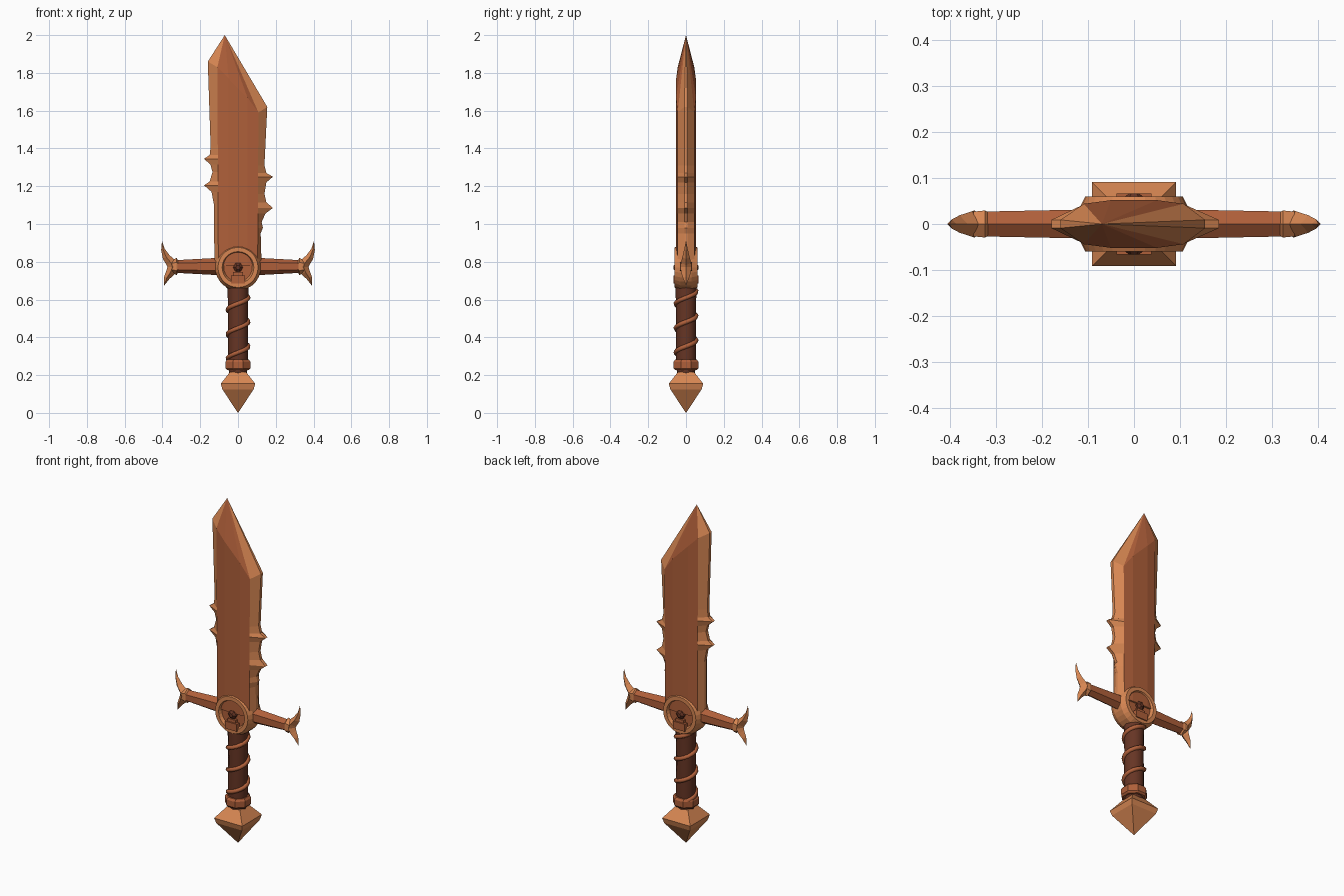
import bpy, bmesh, math
from mathutils import Vector

if "Cube" in bpy.data.objects:
    bpy.data.objects.remove(bpy.data.objects["Cube"], do_unlink=True)


def material(name, rgb):
    m = bpy.data.materials.new(name)
    m.use_nodes = True
    m.diffuse_color = (*rgb, 1)
    m.node_tree.nodes["Principled BSDF"].inputs["Base Color"].default_value = (*rgb, 1)
    return m


BRONZE = material("light bronze", (0.68, 0.24, 0.085))
COPPER = material("copper", (0.43, 0.115, 0.042))
LEATHER = material("dark leather", (0.135, 0.036, 0.018))


def finish(name, bm, mats, smooth=False):
    bmesh.ops.remove_doubles(bm, verts=bm.verts, dist=0.0003)
    bmesh.ops.recalc_face_normals(bm, faces=bm.faces)
    mesh = bpy.data.meshes.new(name)
    bm.to_mesh(mesh)
    bm.free()
    for m in mats:
        mesh.materials.append(m)
    ob = bpy.data.objects.new(name, mesh)
    bpy.context.collection.objects.link(ob)
    if smooth:
        bpy.ops.object.select_all(action="DESELECT")
        ob.select_set(True)
        bpy.context.view_layer.objects.active = ob
        bpy.ops.object.shade_smooth_by_angle(angle=math.radians(35))
    return ob


def loft(name, rings, mat, smooth=False, closed=False):
    """Skin a list of equal-length rings of points, capping the ends."""
    bm = bmesh.new()
    rows = [[bm.verts.new(p) for p in ring] for ring in rings]
    n = len(rows[0])
    pairs = list(zip(rows, rows[1:])) + ([(rows[-1], rows[0])] if closed else [])
    for a, b in pairs:
        for i in range(n):
            j = (i + 1) % n
            bm.faces.new((a[i], a[j], b[j], b[i]))
    if not closed:
        bm.faces.new(rows[0])
        bm.faces.new(rows[-1])
    return finish(name, bm, [mat], smooth)


def turned(name, profile, sides, mat, axis="z", centre=(0, 0, 0), turn=0, smooth=False, closed=False):
    """Revolve (radius, height) pairs about an axis."""
    rings = []
    for r, h in profile:
        ring = []
        for i in range(sides):
            a = turn + 2 * math.pi * i / sides
            u, v = r * math.cos(a), r * math.sin(a)
            ring.append(Vector(centre) + Vector((u, v, h) if axis == "z" else (u, h, v)))
        rings.append(ring)
    return loft(name, rings, mat, smooth, closed)


# Blade: outer edges run from hilt to shoulder, with thorns on both sides
left = [(-.125, .78), (-.127, 1.1), (-.14, 1.17), (-.18, 1.205), (-.15, 1.225), (-.135, 1.275),
        (-.146, 1.315), (-.18, 1.345), (-.15, 1.365), (-.145, 1.41), (-.16, 1.86)]
right = [(.125, .78), (.12, .95), (.132, .98), (.125, 1.01), (.145, 1.055), (.185, 1.085),
         (.15, 1.115), (.14, 1.16), (.15, 1.22), (.185, 1.25), (.15, 1.27), (.14, 1.31), (.155, 1.62)]
TIP = (-.07, 0, 2)
bm = bmesh.new()
rim, bottom = 0.009, []


def face(points, slot):
    bm.faces.new([bm.verts.new(p) for p in points]).material_index = slot


for s in (-1, 1):
    chains, ridges = [], []
    for edge, side in ((left, -1), (right, 1)):
        inner = [(side * (.104 + .005 * (z - .78)), s * .044, z - (.03 if z == edge[-1][1] else 0))
                 for x, z in edge]
        outer = [(x, s * rim, z) for x, z in edge]
        for i in range(len(edge) - 1):
            face((outer[i], outer[i + 1], inner[i + 1], inner[i]), 0)
        face((outer[-1], TIP, inner[-1]), 0)
        low, high = (side * .05, s * .052, .78), (side * .05, s * .052, 1.72 - side * .05)
        face(inner + [high, low], 1)
        face((inner[-1], TIP, high), 1)
        ridges.append((low, high))
        chains.append((outer[0], inner[0], low))
    (l0, l1), (r0, r1) = ridges
    face((l0, l1, r1, r0), 1)
    face((l1, TIP, r1), 1)
    bottom.append(chains[0] + chains[1][::-1])
for edge in (left, right):
    for (x0, z0), (x1, z1) in zip(edge, edge[1:]):
        face(((x0, -rim, z0), (x1, -rim, z1), (x1, rim, z1), (x0, rim, z0)), 0)
    x, z = edge[-1]
    face(((x, -rim, z), TIP, (x, rim, z)), 0)
face(list(bottom[0]) + list(bottom[1])[::-1], 0)
finish("blade", bm, [BRONZE, COPPER])

# Guard medallion: bevelled ring, recessed plate and a gem on each face
HUB = (0, 0, .77)
turned("guard_ring", [(.121, -.03), (.121, .03), (.106, .06), (.084, .06), (.074, .04),
                      (.074, -.04), (.084, -.06), (.106, -.06)], 28, BRONZE, "y", HUB, closed=True)
turned("guard_plate", [(.08, -.042), (.08, .042)], 28, COPPER, "y", HUB)
turned("guard_gem", [(.012, -.066), (.026, -.054), (.026, .054), (.012, .066)], 6, LEATHER, "y", HUB)


def block(name, x, y, z0, z1, mat):
    return loft(name, [[(-x, -y, z), (x, -y, z), (x, y, z), (-x, y, z)] for z in (z0, z1)], mat)


block("guard_clasp", .038, .066, .685, .728, COPPER)
block("guard_clasp_tongue", .026, .058, .72, .745, COPPER)


def hexagon(x, y, z):
    return [(x, y * math.sin(k * math.pi / 3), .775 + z * math.cos(k * math.pi / 3)) for k in range(6)]


# Horn path: x, z, half width in the path plane, half depth
horn = [(.402, .91, .0005, .0005), (.397, .865, .010, .010), (.380, .825, .020, .019),
        (.355, .795, .026, .027), (.347, .772, .027, .030), (.357, .745, .024, .026),
        (.377, .715, .015, .017), (.391, .675, .0005, .0005)]
for side, word in ((-1, "right"), (1, "left")):
    # Tapering cross arm and its end collar
    loft(word + "_guard_arm", [hexagon(side * .08, .037, .047), hexagon(side * .34, .031, .033)], COPPER)
    loft(word + "_arm_collar", [hexagon(side * x, y, z) for x, y, z in
                                ((.316, .029, .030), (.325, .034, .045), (.35, .031, .034))], BRONZE)
    # Crescent claw
    rings = []
    for i, (x, z, w, d) in enumerate(horn):
        a, b = horn[max(i - 1, 0)], horn[min(i + 1, len(horn) - 1)]
        t = Vector((b[0] - a[0], b[1] - a[1])).normalized()
        nx, nz = -t.y * w, t.x * w
        rings.append([(side * (x + nx), 0, z + nz), (side * x, d, z),
                      (side * (x - nx), 0, z - nz), (side * x, -d, z)])
    loft(word + "_guard_claw", rings, BRONZE)

# Grip with a spiral strap
turned("grip", [(.045, .2), (.05, .23), (.054, .3), (.052, .5), (.056, .69)], 12, LEATHER, smooth=True)
curve = bpy.data.curves.new("grip_strap", "CURVE")
curve.dimensions = "3D"
curve.bevel_depth = .0125
curve.bevel_resolution = 1
curve.use_fill_caps = True
spline = curve.splines.new("POLY")
pitch, steps = .129, 16
count = int(3.2 * steps)
spline.points.add(count)
for i, p in enumerate(spline.points):
    z = .265 + pitch * i / steps
    a = -math.pi / 2 + 2 * math.pi * (z - .32) / pitch
    p.co = (.054 * math.cos(a), .054 * math.sin(a), z, 1)
curve.materials.append(COPPER)
bpy.context.collection.objects.link(bpy.data.objects.new("grip_strap", curve))

# Collar above the pommel and the faceted pommel
turned("grip_collar", [(.062, .226), (.071, .236), (.071, .27), (.062, .282)], 8, COPPER, turn=math.pi / 8)
R2 = math.sqrt(2)
turned("pommel", [(.0005, 0), (.083 * R2, .125), (.091 * R2, .155), (.042 * R2, .217)], 4, BRONZE, turn=math.pi / 4)
